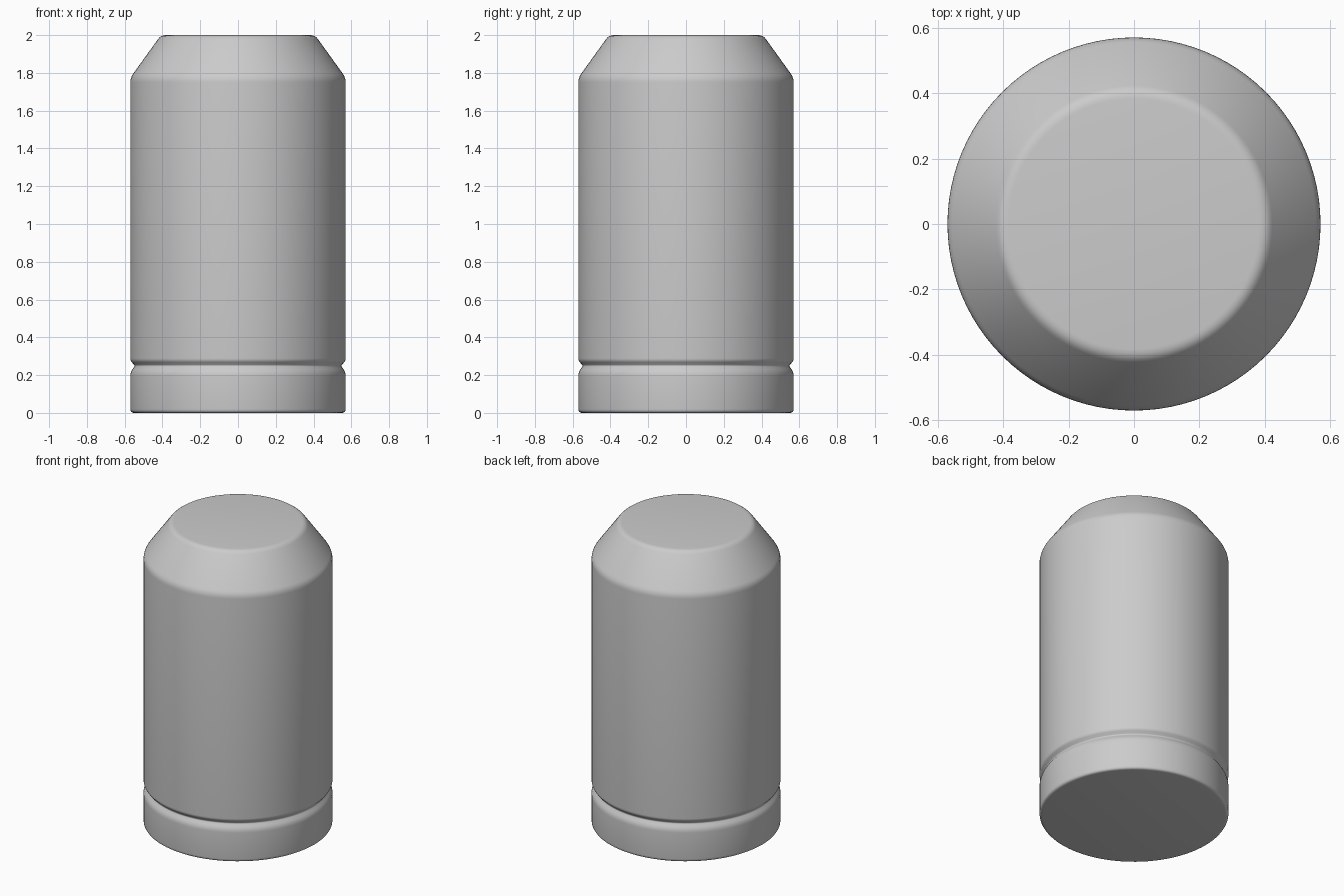
import bpy, bmesh
from math import pi
from mathutils import Vector

cube = bpy.data.objects.get("Cube")
if cube:
    bpy.data.objects.remove(cube, do_unlink=True)

# Single light grey material
grey = bpy.data.materials.new("light_grey")
grey.use_nodes = True
colour = (0.6, 0.6, 0.6, 1)
grey.diffuse_color = colour
grey.node_tree.nodes["Principled BSDF"].inputs["Base Color"].default_value = colour

# Half outline as (radius, height, corner rounding)
OUTLINE = [
    (0, 0, 0), (0.57, 0, 0.02), (0.57, 0.215, 0.02), (0.546, 0.25, 0.008),
    (0.57, 0.277, 0.012), (0.57, 1.775, 0.025), (0.408, 2, 0.025), (0, 2, 0),
]


def rounded(outline, steps=4):
    """Replace each rounded corner by a short quadratic curve."""
    points = []
    for i, (r, z, size) in enumerate(outline):
        corner = Vector((r, 0, z))
        if not size:
            points.append(corner)
            continue
        before, after = (Vector((outline[j][0], 0, outline[j][1])) for j in (i - 1, i + 1))
        a = corner + (before - corner).normalized() * size
        b = corner + (after - corner).normalized() * size
        for k in range(steps + 1):
            t = k / steps
            points.append(a * (1 - t) ** 2 + corner * 2 * t * (1 - t) + b * t * t)
    return points


# Turned body with grooved base rim and tapered shoulder
bm = bmesh.new()
verts = [bm.verts.new(p) for p in rounded(OUTLINE)]
edges = [bm.edges.new(pair) for pair in zip(verts, verts[1:])]
bmesh.ops.spin(bm, geom=verts + edges, cent=(0, 0, 0), axis=(0, 0, 1),
               angle=2 * pi, steps=96, use_merge=True)
bmesh.ops.remove_doubles(bm, verts=bm.verts, dist=0.0001)
bmesh.ops.recalc_face_normals(bm, faces=bm.faces)
mesh = bpy.data.meshes.new("canister_body")
bm.to_mesh(mesh)
bm.free()
mesh.materials.append(grey)
body = bpy.data.objects.new("canister_body", mesh)
bpy.context.collection.objects.link(body)

# Smooth shading
bpy.context.view_layer.objects.active = body
body.select_set(True)
bpy.ops.object.shade_smooth_by_angle(angle=pi / 6)
